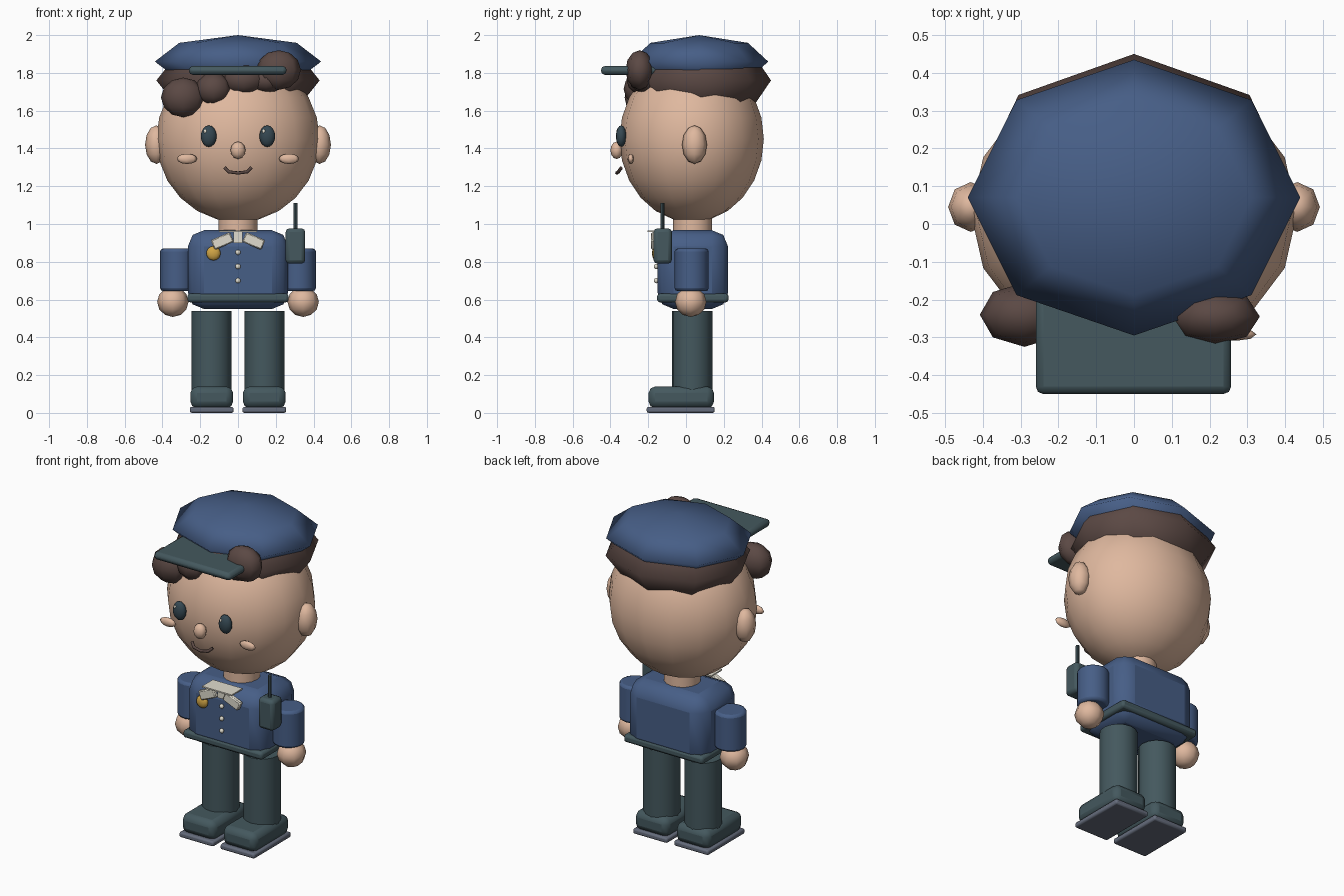
import bpy, math

if "Cube" in bpy.data.objects:
    bpy.data.objects.remove(bpy.data.objects["Cube"])

def mat(name, rgb):
    m = bpy.data.materials.new(name)
    m.diffuse_color = (*rgb, 1)
    m.use_nodes = True
    m.node_tree.nodes["Principled BSDF"].inputs["Base Color"].default_value = m.diffuse_color
    return m

BLUE = mat("uniform blue", (0.062, 0.112, 0.24))
SKIN = mat("skin", (0.74, 0.48, 0.345))
HAIR = mat("dark brown", (0.105, 0.066, 0.058))
SLATE = mat("dark slate", (0.058, 0.098, 0.112))
EYE = mat("eye dark", (0.036, 0.065, 0.085))
SOLE = mat("sole grey", (0.13, 0.15, 0.2))
CREAM = mat("cream", (0.75, 0.72, 0.62))
GOLD = mat("gold", (0.64, 0.38, 0.06))

def finish(name, m, angle=None):
    o = bpy.context.object
    o.name = name
    o.data.materials.append(m)
    if angle is None:
        bpy.ops.object.shade_smooth()
    else:
        bpy.ops.object.shade_smooth_by_angle(angle=math.radians(angle))
    return o

def ball(name, m, loc, size, seg=8, rings=6):
    bpy.ops.mesh.primitive_uv_sphere_add(segments=seg, ring_count=rings, radius=1, location=loc)
    bpy.context.object.scale = size
    bpy.ops.object.transform_apply(location=False, rotation=False)
    return finish(name, m)

def box(name, m, lo, hi, bevel=0, segs=2, rot=(0, 0, 0)):
    loc = [(a + b) / 2 for a, b in zip(lo, hi)]
    bpy.ops.mesh.primitive_cube_add(size=1, location=loc)
    o = bpy.context.object
    o.scale = [b - a for a, b in zip(lo, hi)]
    bpy.ops.object.transform_apply(location=False, rotation=False)
    o.rotation_euler = rot
    if bevel:
        b = o.modifiers.new("bevel", 'BEVEL')
        b.width, b.segments = bevel, segs
    return finish(name, m, 40)

def tube(name, m, loc, r, z0, z1, seg=16, bevel=0):
    bpy.ops.mesh.primitive_cylinder_add(vertices=seg, radius=r, depth=z1 - z0,
                                        location=(loc[0], loc[1], (z0 + z1) / 2))
    o = bpy.context.object
    if bevel:
        b = o.modifiers.new("bevel", 'BEVEL')
        b.width, b.segments, b.limit_method = bevel, 2, 'ANGLE'
    return finish(name, m, 40)

# Head, hair and cap
ball("head", SKIN, (0, 0.03, 1.45), (0.432, 0.382, 0.44), 16, 12)
ball("hair_back", HAIR, (0, 0.08, 1.76), (0.432, 0.37, 0.225), 8, 4)
ball("cap_crown", BLUE, (0, 0.07, 1.86), (0.44, 0.365, 0.14), 8, 4)
box("cap_visor", SLATE, (-0.26, -0.45, 1.79), (0.257, -0.15, 1.836), 0.02)
curls = [(-0.29, -0.24, 1.67, 0.118, 0.085, 0.105), (-0.13, -0.25, 1.715, 0.095, 0.08, 0.085),
         (0.03, -0.235, 1.765, 0.115, 0.08, 0.08), (0.15, -0.22, 1.76, 0.1, 0.08, 0.065),
         (0.215, -0.245, 1.815, 0.118, 0.075, 0.105)]
for i, c in enumerate(curls):
    ball(f"hair_curl_{i + 1}", HAIR, c[:3], c[3:])

# Face
ball("nose", SKIN, (0, -0.367, 1.39), (0.04, 0.033, 0.046))
bpy.ops.curve.primitive_bezier_curve_add()
bpy.data.objects.remove(bpy.context.object)
curve = bpy.data.curves.new("mouth", 'CURVE')
curve.dimensions = '3D'
curve.bevel_depth, curve.bevel_resolution, curve.use_fill_caps = 0.009, 1, True
pts = [(-0.07, -0.343, 1.297), (-0.048, -0.358, 1.276), (0, -0.366, 1.27),
       (0.048, -0.358, 1.276), (0.07, -0.343, 1.297)]
sp = curve.splines.new('POLY')
sp.points.add(len(pts) - 1)
for p, co in zip(sp.points, pts):
    p.co = (*co, 1)
curve.materials.append(HAIR)
bpy.context.collection.objects.link(bpy.data.objects.new("mouth", curve))

# Neck, torso and belt
tube("neck", SKIN, (0, 0.035), 0.103, 0.93, 1.05)
box("torso", BLUE, (-0.265, -0.15, 0.55), (0.265, 0.222, 0.967), 0.085, 2)
box("belt", SLATE, (-0.268, -0.153, 0.585), (0.268, 0.225, 0.632), 0.015)

# Collar, badge and buttons
box("collar_top", CREAM, (-0.1, -0.205, 0.957), (0.1, -0.1, 0.965))
box("collar_knot", CREAM, (-0.025, -0.165, 0.9), (0.025, -0.135, 0.957))
ball("badge", GOLD, (-0.13, -0.16, 0.845), (0.038, 0.02, 0.038), 12, 8)
for i, z in enumerate((0.85, 0.775, 0.7)):
    ball(f"button_{i + 1}", CREAM, (0, -0.158, z), (0.014, 0.012, 0.014))

# Radio
box("radio", SLATE, (0.252, -0.172, 0.79), (0.356, -0.075, 0.977), 0.02)
tube("radio_antenna", SLATE, (0.304, -0.125), 0.01, 0.96, 1.11, 8)

# Paired parts
for s, side in ((-1, "right"), (1, "left")):
    ball(f"ear_{side}", SKIN, (s * 0.432, 0.045, 1.42), (0.06, 0.066, 0.102))
    ball(f"eye_{side}", EYE, (s * 0.155, -0.343, 1.465), (0.042, 0.028, 0.057), 12, 8)
    ball(f"eye_glint_{side}", CREAM, (s * 0.155 - 0.018, -0.362, 1.49), (0.009, 0.006, 0.011))
    ball(f"cheek_{side}", SKIN, (s * 0.27, -0.292, 1.345), (0.054, 0.017, 0.027))
    box(f"collar_flap_{side}", CREAM, (s * 0.083 - 0.055, -0.185, 0.882),
        (s * 0.083 + 0.055, -0.155, 0.938), 0.006, 1, (0, s * math.radians(23), 0))
    tube(f"sleeve_{side}", BLUE, (s * 0.322, 0.03), 0.09, 0.645, 0.87, 16, 0.015)
    ball(f"hand_{side}", SKIN, (s * 0.345, 0.025, 0.588), (0.083, 0.083, 0.08))
    tube(f"trouser_leg_{side}", SLATE, (s * 0.14, 0.033), 0.106, 0.12, 0.54)
    box(f"shoe_{side}", SLATE, (s * 0.139 - 0.113, -0.198, 0.025),
        (s * 0.139 + 0.113, 0.148, 0.14), 0.035)
    box(f"sole_{side}", SOLE, (s * 0.139 - 0.116, -0.208, 0),
        (s * 0.139 + 0.116, 0.152, 0.032), 0.01)
